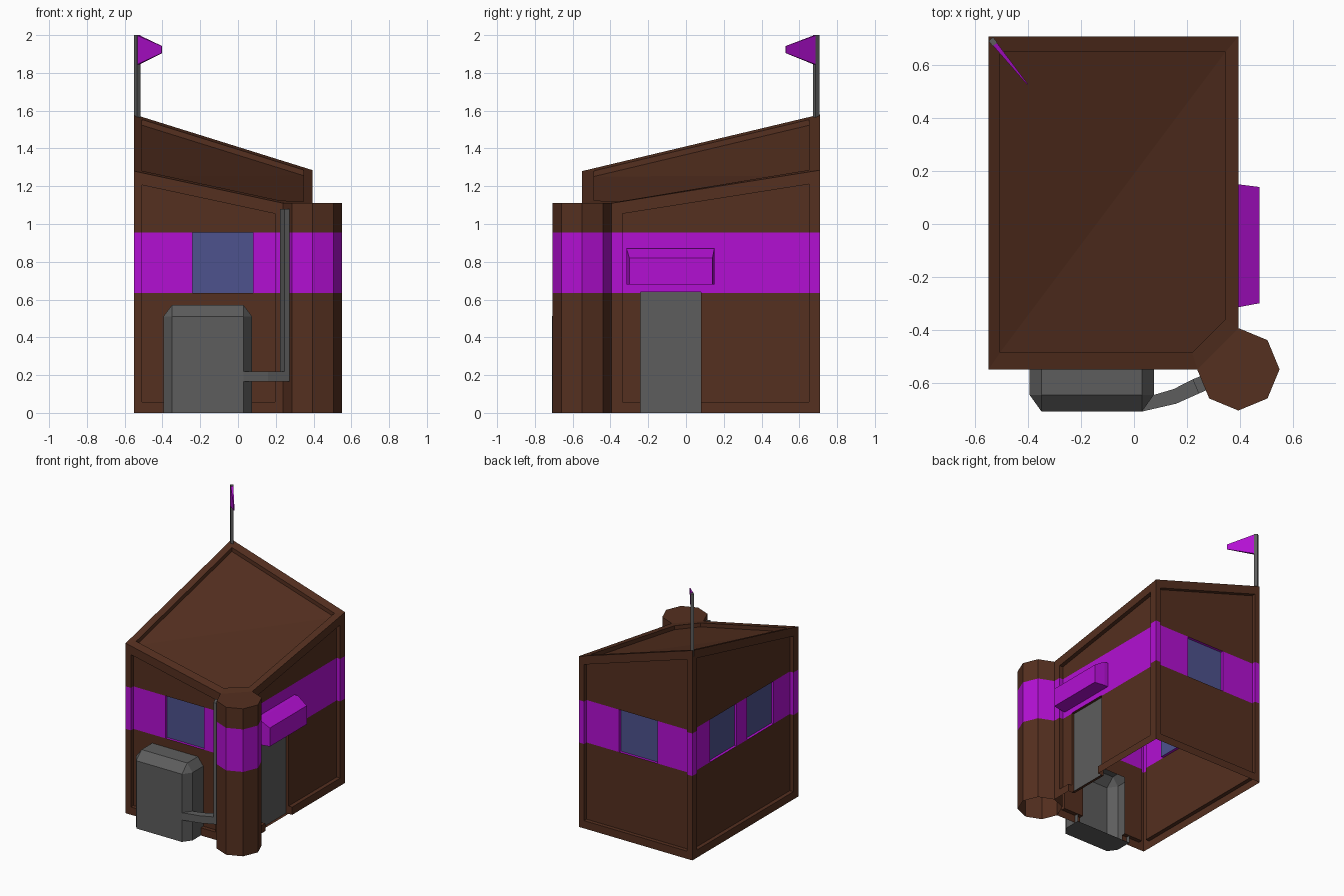
import bpy, bmesh, math
from mathutils import Matrix, Vector

if "Cube" in bpy.data.objects:
    bpy.data.objects.remove(bpy.data.objects["Cube"])


def material(name, r, g, b):
    m = bpy.data.materials.new(name)
    m.diffuse_color = (r, g, b, 1)
    m.use_nodes = True
    m.node_tree.nodes["Principled BSDF"].inputs["Base Color"].default_value = m.diffuse_color
    return m


MATS = [material("brown", 0.09, 0.029, 0.014), material("purple", 0.45, 0.005, 0.65),
        material("blue_glass", 0.075, 0.085, 0.27), material("dark_grey", 0.11, 0.11, 0.11)]
BROWN, PURPLE, BLUE, GREY = range(4)
BAND = (0.635, 0.955)      # height of the purple stripe
DEPTH, DEEP = 0.03, 0.05   # recess of panels and of windows


def band_index(z):
    return PURPLE if BAND[0] < z < BAND[1] else BROWN


def finish(name, bm):
    me = bpy.data.meshes.new(name)
    bm.to_mesh(me)
    bm.free()
    for m in MATS:
        me.materials.append(m)
    ob = bpy.data.objects.new(name, me)
    bpy.context.collection.objects.link(ob)
    return ob


def add_face(bm, pts, mat=BROWN):
    f = bm.faces.new([bm.verts.new(p) for p in pts])
    f.material_index = mat
    return f


def loft(name, rings, mat=None, bottom=True, top=True, skip=()):
    """Join matching rings; mat None colours by the stripe height."""
    bm = bmesh.new()
    vs = [[bm.verts.new(p) for p in r] for r in rings]
    n = len(rings[0])
    for a, b in zip(vs, vs[1:]):
        for i in range(n):
            if i not in skip:
                j = (i + 1) % n
                bm.faces.new((a[i], a[j], b[j], b[i]))
    if bottom:
        bm.faces.new(vs[0][::-1])
    if top:
        bm.faces.new(vs[-1])
    bmesh.ops.remove_doubles(bm, verts=bm.verts[:], dist=1e-4)
    if bottom and top and not skip:
        bmesh.ops.recalc_face_normals(bm, faces=bm.faces[:])
    for f in bm.faces:
        f.material_index = band_index(f.calc_center_median().z) if mat is None else mat
    return finish(name, bm)


def flat(pts, z):
    return [(x, y, z) for x, y in pts]


def wall(name, p0, p1, h0, h1, side, openings, hole=None):
    """Framed sheet wall; local x runs along it, local y points inward."""
    p0, p1 = Vector(p0), Vector(p1)
    d = p1 - p0
    L = d.length
    bm = bmesh.new()
    slope = (h1 - h0) / L
    outer = [(0, 0, 0), (L, 0, 0), (L, 0, h1), (0, 0, h0)]
    t = 0.065
    inner = [(side, 0, 0.058), (L - side, 0, 0.058),
             (L - side, 0, h1 - t - slope * side), (side, 0, h0 - t + slope * side)]
    deep = [(x, DEPTH, z) for x, y, z in inner]
    for i in range(4):
        j = (i + 1) % 4
        add_face(bm, (outer[i], outer[j], inner[j], inner[i]))
        add_face(bm, (inner[i], inner[j], deep[j], deep[i]))
    add_face(bm, deep)
    bmesh.ops.remove_doubles(bm, verts=bm.verts[:], dist=1e-5)
    # split along the stripe and openings
    cuts = [((0, 0, z), (0, 0, 1)) for z in BAND]
    holes = [o[:4] for o in openings] + ([hole] if hole else [])
    for u0, u1, z0, z1 in holes:
        cuts += [((u0, 0, 0), (1, 0, 0)), ((u1, 0, 0), (1, 0, 0)), ((0, 0, z1), (0, 0, 1))]
    for co, no in cuts:
        bmesh.ops.bisect_plane(bm, geom=bm.verts[:] + bm.edges[:] + bm.faces[:],
                               dist=1e-5, plane_co=co, plane_no=no)
    dead = []
    for f in bm.faces:
        c = f.calc_center_median()
        f.material_index = band_index(c.z)
        if any(a < c.x < b and lo < c.z < hi for a, b, lo, hi in holes):
            dead.append(f)
    bmesh.ops.delete(bm, geom=dead, context='FACES')
    # recessed panes and their reveals
    for u0, u1, z0, z1, m in openings:
        a = [(u0, DEPTH, z0), (u1, DEPTH, z0), (u1, DEPTH, z1), (u0, DEPTH, z1)]
        b = [(x, DEEP, z) for x, y, z in a]
        for i in range(4):
            j = (i + 1) % 4
            add_face(bm, (a[i], a[j], b[j], b[i]), band_index((z0 + z1) / 2))
        add_face(bm, b, m)
        if z0 == 0:
            for u, s in ((u0, 1), (u1, -1)):
                add_face(bm, [(u, 0, 0.058), (u, DEPTH, 0.058), (u, DEPTH, 0), (u, 0, 0)][::s])
    bm.transform(Matrix.Translation((p0.x, p0.y, 0)) @ Matrix.Rotation(math.atan2(d.y, d.x), 4, 'Z'))
    return finish(name, bm)


# Four framed walls
W = 0.32
X0, X1, Y0, Y1 = -0.55, 0.395, -0.55, 0.71
B0, B1 = BAND
wall("front_wall", (X0, Y0), (0.24, Y0), 1.28, 1.11, 0.043,
     [(0.31, 0.31 + W, B0, B1, BLUE)], hole=(0.2, 0.58, 0, 0.51))
wall("right_wall", (X1, -0.395), (X1, Y1), 1.11, 1.285, 0.058,
     [(0.155, 0.155 + W, 0, 0.64, GREY)])
wall("back_wall", (X1, Y1), (X0, Y1), 1.285, 1.58, 0.043,
     [(0.315, 0.315 + W, B0, B1, BLUE)])
wall("left_wall", (X0, Y1), (X0, Y0), 1.58, 1.28, 0.058,
     [(0.25, 0.25 + W, B0, B1, BLUE), (0.69, 0.69 + W, B0, B1, BLUE)])


# Folded roof with a raised rim
def roof_z(x, y):
    dx, dy = x - X0, y - Y0
    return max(1.28 - 0.312 * dx + 0.238 * dy, 1.28 - 0.215 * dx + 0.165 * dy)


rim = [(X0, Y0), (0.24, Y0), (X1, -0.395), (X1, Y1), (X0, Y1)]
inset = [(-0.507, -0.487), (0.22, -0.487), (0.347, -0.36), (0.347, 0.652), (-0.507, 0.652)]
heights = [1.28, 1.11, 1.11, 1.285, 1.58]
out = [(x, y, z) for (x, y), z in zip(rim, heights)]
lip = [(x, y, roof_z(x, y)) for x, y in inset]
low = [(x, y, z - DEPTH) for x, y, z in lip]
bm = bmesh.new()
for i in range(5):
    j = (i + 1) % 5
    add_face(bm, (out[i], out[j], lip[j], lip[i]))
    add_face(bm, (lip[i], lip[j], low[j], low[i]))
add_face(bm, low[:4])
add_face(bm, (low[0], low[3], low[4]))
bmesh.ops.remove_doubles(bm, verts=bm.verts[:], dist=1e-5)
finish("roof", bm)

# Eight-sided corner tower
octagon = [(X1 + 0.156 * math.cos(k * math.pi / 4), Y0 + 0.156 * math.sin(k * math.pi / 4))
           for k in range(8)]
loft("corner_tower", [flat(octagon, z) for z in (0, B0, B1, 1.11)], bottom=False)

# Chamfered tank against the front wall
body = [(0.075, -0.52), (-0.395, -0.52), (-0.395, -0.647), (-0.35, -0.71), (0.03, -0.71), (0.075, -0.647)]
lid = [(0.03, -0.52), (-0.35, -0.52), (-0.35, -0.647), (-0.35, -0.647), (0.03, -0.647), (0.03, -0.647)]
loft("tank", [flat(body, 0), flat(body, 0.51), flat(lid, 0.57)], GREY, skip=(0,))

# Pipe from the tank up the tower
feed = [(0.03, -0.71), (0.16, -0.68), (0.245, -0.642), (0.222, -0.588), (0.15, -0.625), (0.075, -0.647)]
riser = [(0.245, -0.642), (0.277, -0.628), (0.255, -0.575), (0.222, -0.588)]
loft("feed_pipe", [flat(feed, 0.165), flat(feed, 0.22)], GREY)
loft("riser_pipe", [flat(riser, 0.165), flat(riser, 1.08)], GREY)


# Awning over the door
def side_rect(x, y0, y1, z0, z1):
    return [(x, y0, z0), (x, y1, z0), (x, y1, z1), (x, y0, z1)]


loft("door_awning", [side_rect(0.36, -0.315, 0.15, 0.68, 0.87),
                     side_rect(0.395, -0.315, 0.15, 0.68, 0.87),
                     side_rect(0.475, -0.3, 0.14, 0.68, 0.82)], PURPLE)

# Flag pole and pennant, turned towards the front right
along = Vector((0.63, -0.777, 0))
across = Vector((0.777, 0.63, 0))
base = Vector((-0.534, 0.69, 0))
pole = [base + along * a * 0.013 + across * b * 0.011
        for a, b in ((-1, -1), (1, -1), (1, 1), (-1, 1))]
loft("flag_pole", [[p + Vector((0, 0, z)) for p in pole] for z in (1.53, 2.0)], GREY)


def flag_ring(dist, half, z0, z1):
    c = base + along * dist
    return [c + across * s * half + Vector((0, 0, z))
            for s, z in ((-1, z0), (1, z0), (1, z1), (-1, z1))]


loft("flag", [flag_ring(0.012, 0.009, 1.845, 1.998), flag_ring(0.208, 0.002, 1.905, 1.942)], PURPLE)
